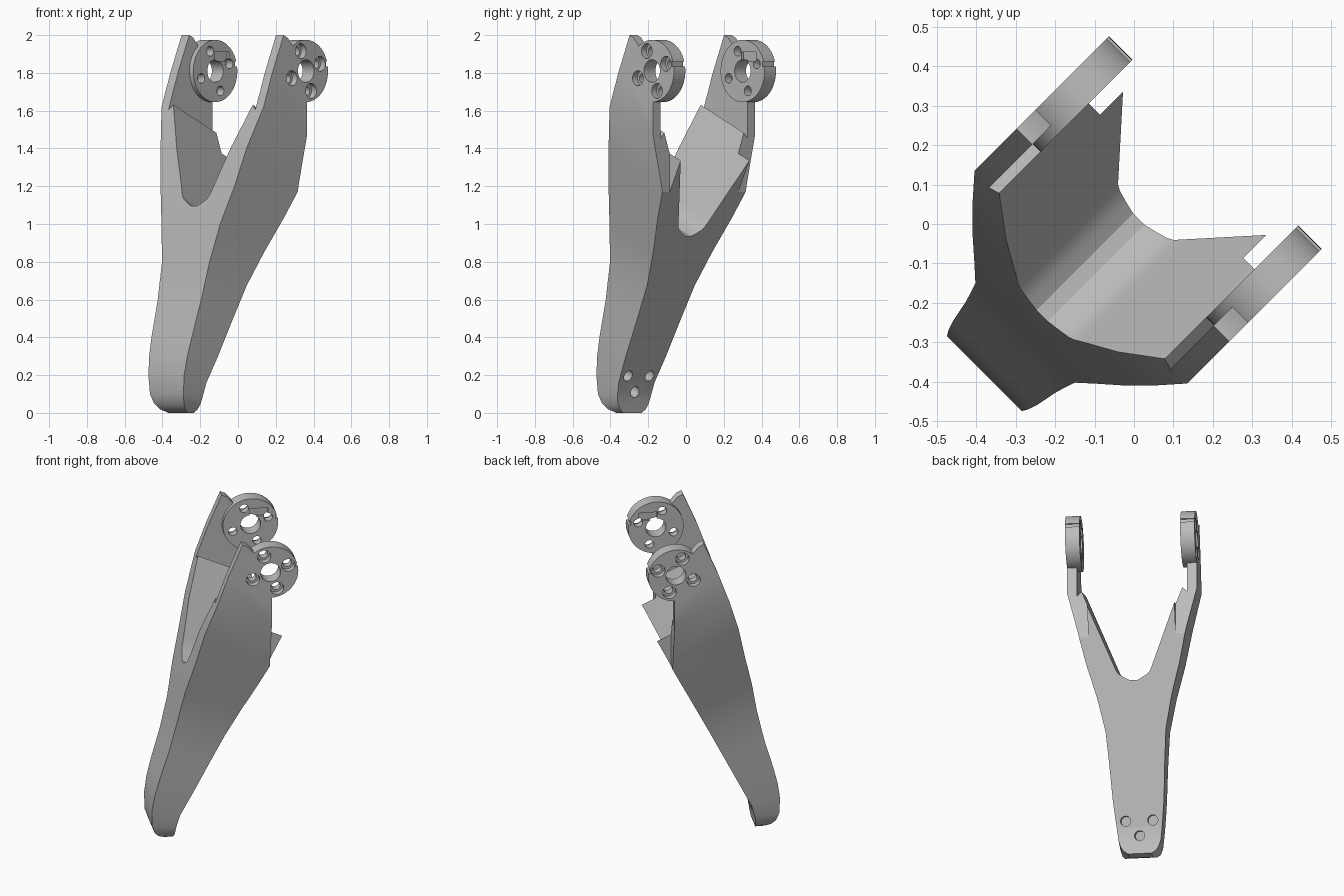
import bpy, bmesh, math
from mathutils import Matrix, Vector

if "Cube" in bpy.data.objects:
    bpy.data.objects.remove(bpy.data.objects["Cube"], do_unlink=True)

grey = bpy.data.materials.new("matte_grey")
grey.use_nodes = True
grey.diffuse_color = (0.5, 0.5, 0.5, 1)
grey.node_tree.nodes["Principled BSDF"].inputs["Base Color"].default_value = (0.5, 0.5, 0.5, 1)

# Local frame while building: x across the fork, y towards the back
TURN = Matrix.Rotation(math.radians(-45), 4, 'Z')
DISC_Y, DISC_Z, DISC_R = 0.127, 1.81, 0.165
INNER, OUTER = 0.297, 0.382
TILT = 0.46


def make(name, bm):
    bmesh.ops.recalc_face_normals(bm, faces=bm.faces)
    mesh = bpy.data.meshes.new(name)
    bm.to_mesh(mesh)
    bm.free()
    mesh.materials.append(grey)
    obj = bpy.data.objects.new(name, mesh)
    bpy.context.collection.objects.link(obj)
    return obj


def loft(name, rings):
    bm = bmesh.new()
    loops = [[bm.verts.new(p) for p in ring] for ring in rings]
    n = len(loops[0])
    for a, b in zip(loops, loops[1:]):
        for i in range(n):
            j = (i + 1) % n
            bm.faces.new((a[i], a[j], b[j], b[i]))
    bm.faces.new(loops[0])
    bm.faces.new(loops[-1])
    return make(name, bm)


def box(name, low, high):
    (x0, y0, z0), (x1, y1, z1) = low, high
    corners = ((x0, y0), (x1, y0), (x1, y1), (x0, y1))
    return loft(name, [[(x, y, z) for x, y in corners] for z in (z0, z1)])


def rod(name, start, end, radius, sides=32):
    a, b = Vector(start), Vector(end)
    bm = bmesh.new()
    turn = (b - a).to_track_quat('Z', 'Y').to_matrix().to_4x4()
    bmesh.ops.create_cone(bm, cap_ends=True, segments=sides, radius1=radius, radius2=radius,
                          depth=(b - a).length, matrix=Matrix.Translation((a + b) / 2) @ turn)
    return make(name, bm)


def cut(target, cutter):
    cutter.hide_render = True
    mod = target.modifiers.new("cut", 'BOOLEAN')
    mod.operation = 'DIFFERENCE'
    mod.solver = 'EXACT'
    mod.object = cutter
    bpy.context.view_layer.objects.active = target
    bpy.ops.object.modifier_apply(modifier=mod.name)
    bpy.data.objects.remove(cutter, do_unlink=True)


def finish(obj):
    obj.data.transform(TURN)
    bpy.ops.object.select_all(action='DESELECT')
    obj.select_set(True)
    bpy.context.view_layer.objects.active = obj
    bpy.ops.object.shade_smooth_by_angle(angle=math.radians(25))


# Leg body: front height, half width, front depth. Each section tilts down
# towards the back until it meets the sloping back plane.
sections = [(0, .07, -.45), (.02, .095, -.49), (.05, .112, -.517), (.1, .125, -.534),
            (.2, .134, -.537), (.3, .143, -.522), (.4, .151, -.497), (.6, .163, -.438),
            (.8, .178, -.391), (1.0, .22, -.353), (1.2, .277, -.303), (1.4, .322, -.258),
            (1.62, .382, -.19), (1.8, .382, -.125), (2.0, .382, -.04)]
rings = []
for z, w, front in sections:
    t = TILT * min(1, z / .4)
    back = max((-.45 + .5 * z + .5 * t * front) / (1 + .5 * t), -.4 + .1 * z if z < .15 else -9)
    low = z - t * (back - front)
    rings.append([(-w, front, z), (w, front, z), (w, back, low), (-w, back, low)])
leg = loft("forked_leg", rings)

# Fork opening: a rounded V, tilted down towards the back, with a lip on top
half = [(.02, .943), (.05, .96), (.085, .984), (.1, 1.005), (INNER, 1.545), (.325, 1.515), (.325, 3)]
profile = [(-x, z) for x, z in reversed(half)] + half
cut(leg, loft("fork_cutter", [[(x, y, z - TILT * y) for x, z in profile] for y in (-.9, .9)]))

for side in (1, -1):
    # Rear edge of the arm is trimmed straight, leaving the inner web tip
    xs = sorted((side * .257, side * .6))
    cut(leg, box("rear_cutter", (xs[0], .135, 1.0), (xs[1], .9, 2.2)))
    # Sloped top behind the arm tip
    top = [(-.04, 2.1), (-.02, 1.998), (.03, 1.94), (.5, 1.7), (.5, 2.1)]
    cut(leg, loft("top_cutter", [[(x, y, z) for y, z in top] for x in (side * .28, side * .5)]))
    # Round seat for the mounting disc
    cut(leg, rod("seat_cutter", (side * .25, DISC_Y, DISC_Z), (side * .5, DISC_Y, DISC_Z),
                 DISC_R - .002, 64))

# Three screw holes in the back of the foot
for x, z in ((-.08, .195), (.08, .195), (0, .115)):
    y = -.45 + .5 * z
    cut(leg, rod("screw_cutter", (x, y - .05, z + .025), (x, y + .1, z - .05), .03, 24))
finish(leg)

# Mounting discs at the arm ends
for side, label in ((1, "left"), (-1, "right")):
    disc = rod(label + "_mounting_disc", (side * INNER, DISC_Y, DISC_Z),
               (side * OUTER, DISC_Y, DISC_Z), DISC_R, 64)
    # Central bore
    cut(disc, rod("bore", (side * .2, DISC_Y, DISC_Z), (side * .5, DISC_Y, DISC_Z), .06))
    # Four bolt holes, counterbored on the outside
    for k in range(4):
        a = math.radians(20 + 90 * k)
        y, z = DISC_Y + .112 * math.cos(a), DISC_Z + .112 * math.sin(a)
        cut(disc, rod("bolt", (side * .2, y, z), (side * .5, y, z), .026, 24))
        cut(disc, rod("counterbore", (side * .345, y, z), (side * .5, y, z), .04, 24))
    # Small rim notch and shallow inner pocket
    xs = sorted((side * .2, side * .5))
    cut(disc, box("notch", (xs[0], .276, 1.835), (xs[1], .4, 1.86)))
    xs = sorted((side * .2, side * .312))
    cut(disc, box("pocket", (xs[0], .12, 1.86), (xs[1], .23, 1.91)))
    finish(disc)
